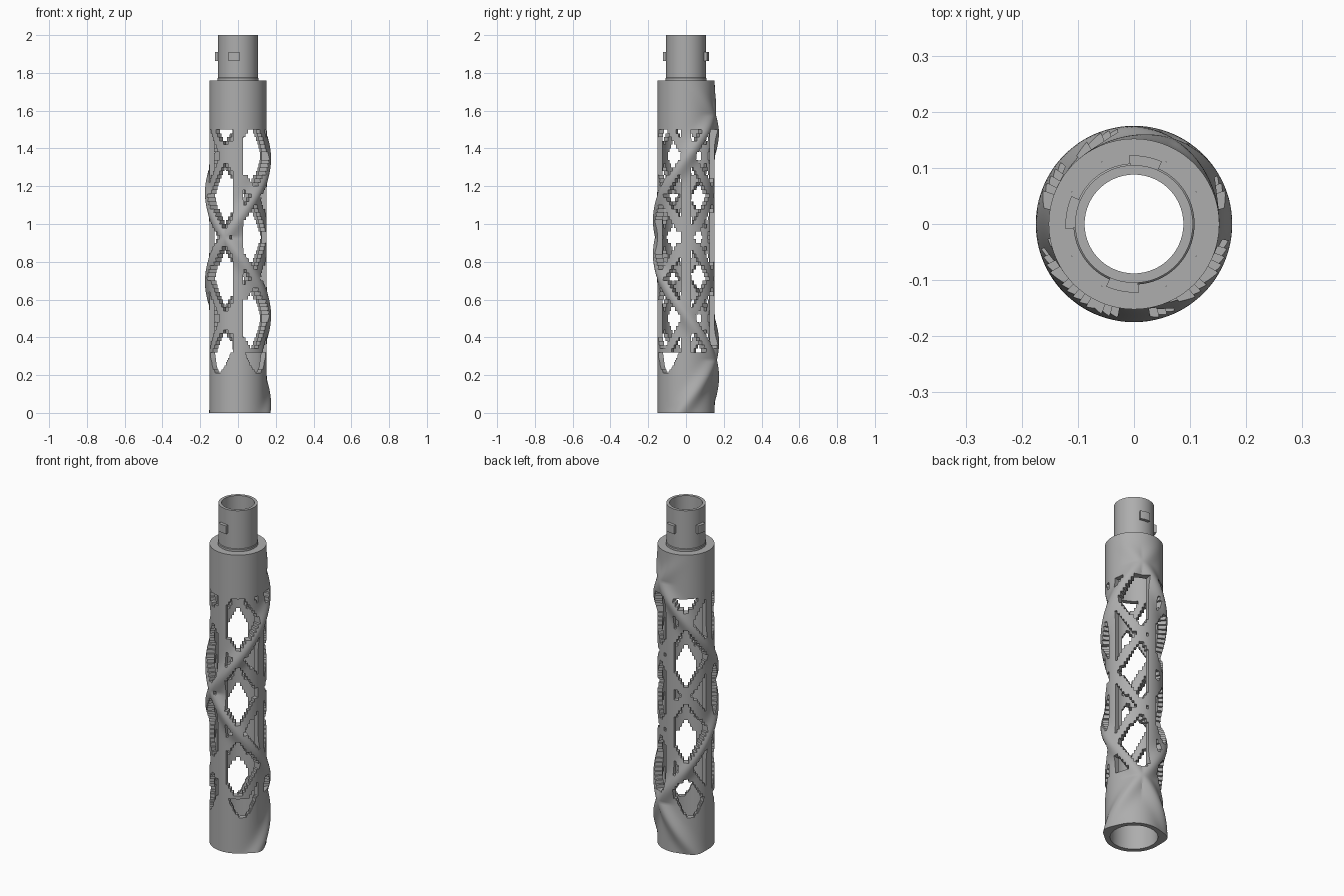
import bpy, bmesh
from math import radians, degrees, sin, cos, pi, exp, sqrt, atan2

cube = bpy.data.objects.get("Cube")
if cube:
    bpy.data.objects.remove(cube, do_unlink=True)

grey = bpy.data.materials.new("plain grey")
grey.use_nodes = True
grey.diffuse_color = (0.42, 0.42, 0.42, 1)
grey.node_tree.nodes["Principled BSDF"].inputs["Base Color"].default_value = grey.diffuse_color

# Main sizes
BODY_R, INNER_R, BODY_TOP = 0.152, 0.125, 1.76
WIN_LOW, WIN_HIGH, SCOOP_LOW = 0.32, 1.5, 0.21
TWIST, CROSS_ANGLE, CROSS_Z = 277, -115, 0.93   # degrees per unit of height


def finish(bm, name):
    bmesh.ops.recalc_face_normals(bm, faces=bm.faces)
    mesh = bpy.data.meshes.new(name)
    bm.to_mesh(mesh)
    bm.free()
    obj = bpy.data.objects.new(name, mesh)
    bpy.context.collection.objects.link(obj)
    mesh.materials.append(grey)
    bpy.ops.object.select_all(action="DESELECT")
    obj.select_set(True)
    bpy.context.view_layer.objects.active = obj
    bpy.ops.object.shade_smooth_by_angle(angle=radians(30))
    return obj


def revolve(name, profile, start=0, end=360, steps=96):
    """Turn a closed (radius, height) profile around the z axis."""
    bm = bmesh.new()
    full = end - start == 360
    rings = []
    for i in range(steps if full else steps + 1):
        a = radians(start + (end - start) * i / steps)
        rings.append([bm.verts.new((r * cos(a), r * sin(a), z)) for r, z in profile])
    n = len(profile)
    for i in range(steps):
        a, b = rings[i], rings[(i + 1) % len(rings)]
        for j in range(n):
            k = (j + 1) % n
            bm.faces.new((a[j], b[j], b[k], a[k]))
    if not full:
        bm.faces.new(rings[0])
        bm.faces.new(rings[-1])
    return finish(bm, name)


def gap(a, b, period=360):
    """Smallest distance between two repeating angles."""
    return abs((a - b + period / 2) % period - period / 2)


def strand_gap(angle, z, period):
    """Distance to the nearest of the two opposite-handed spirals."""
    turn = TWIST * (z - CROSS_Z)
    return min(gap(angle, CROSS_ANGLE + s * turn, period) for s in (1, -1))


def outer_radius(angle, z):
    """One raised ridge each way, fading out under the shoulder."""
    t = min(1, max(0, (BODY_TOP - z) / 0.3))
    fade = t * t * (3 - 2 * t)
    return BODY_R + 0.023 * fade * exp(-(strand_gap(angle, z, 360) / 19) ** 2)


def is_solid(angle, z):
    if z > WIN_HIGH or z < SCOOP_LOW:
        return True
    if gap(angle, 0, 90) < 10.5:              # upright bars
        return True
    if z < WIN_LOW:                           # rounded scoops under three windows
        half = 30 * sqrt((z - SCOOP_LOW) / (WIN_LOW - SCOOP_LOW))
        return gap(angle, 45) < 45 or gap(angle, 45, 90) > half
    return strand_gap(angle, z, 120) < 11.5   # three spiral bands each way


# Lattice body: a stepped grid wrapped round the axis, thickened inward
COLS, ROWS = 144, 176
bm = bmesh.new()
grid = []
for row in range(ROWS + 1):
    z = BODY_TOP * row / ROWS
    ring = []
    for col in range(COLS):
        ang = 360 * col / COLS
        r = outer_radius(ang, z)
        ring.append(bm.verts.new((r * cos(radians(ang)), r * sin(radians(ang)), z)))
    grid.append(ring)
for row in range(ROWS):
    for col in range(COLS):
        step = 2 if row * BODY_TOP / ROWS >= WIN_LOW - 0.001 else 1
        zc = (row // step + 0.5) * step * BODY_TOP / ROWS
        ac = (col // step + 0.5) * step * 360 / COLS
        if is_solid(ac, zc):
            nxt = (col + 1) % COLS
            bm.faces.new((grid[row][col], grid[row][nxt], grid[row + 1][nxt], grid[row + 1][col]))
bmesh.ops.delete(bm, geom=[v for v in bm.verts if not v.link_faces], context="VERTS")
inner = bmesh.ops.extrude_face_region(bm, geom=bm.faces[:], use_keep_orig=True)
for v in inner["geom"]:
    if isinstance(v, bmesh.types.BMVert):
        a = atan2(v.co.y, v.co.x)
        v.co.x, v.co.y = INNER_R * cos(a), INNER_R * sin(a)
finish(bm, "lattice_body")

# Neck with its shoulder and open bore
revolve("neck", [(INNER_R, 1.70), (INNER_R, BODY_TOP), (0.108, BODY_TOP), (0.108, 1.772),
                 (0.105, 1.776), (0.105, 2.0), (0.088, 2.0), (0.088, 1.70)])

# Three locking tabs on the neck
for i, ang in enumerate((80, 170, 260)):
    revolve(f"neck_tab_{i + 1}", [(0.10, 1.862), (0.122, 1.862), (0.122, 1.91), (0.10, 1.91)],
            ang - 14, ang + 14, 10)
